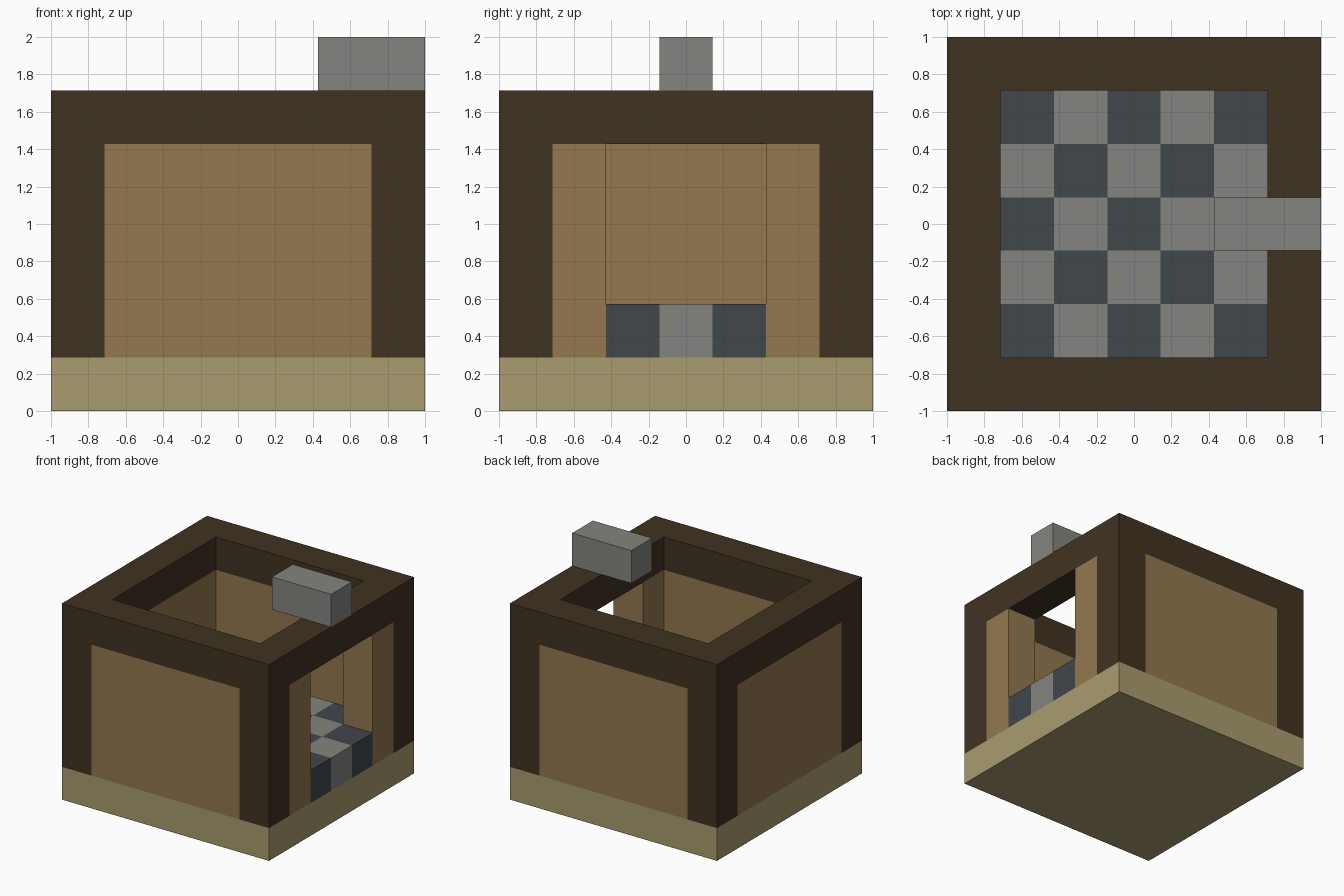
import bpy, bmesh
from mathutils import Vector

old = bpy.data.objects.get("Cube")
if old:
    bpy.data.objects.remove(old, do_unlink=True)

U = 2 / 7  # one building block; the house is seven blocks wide


def material(name, rgb):
    linear = [((c / 255 + 0.055) / 1.055) ** 2.4 for c in rgb] + [1.0]
    mat = bpy.data.materials.new(name)
    mat.use_nodes = True
    mat.diffuse_color = linear
    mat.node_tree.nodes["Principled BSDF"].inputs["Base Color"].default_value = linear
    return mat


timber = material("dark timber", (64, 51, 33))
plank = material("tan plank", (147, 120, 79))
sand = material("sandstone", (169, 156, 110))
slate = material("slate tile", (65, 71, 75))
stone = material("grey stone", (132, 132, 126))


def finish(bm, name, mats):
    bmesh.ops.recalc_face_normals(bm, faces=bm.faces[:])
    mesh = bpy.data.meshes.new(name)
    bm.to_mesh(mesh)
    bm.free()
    for mat in mats:
        mesh.materials.append(mat)
    obj = bpy.data.objects.new(name, mesh)
    bpy.context.collection.objects.link(obj)


def box(name, mat, centre, size):
    """Box with centre and size in block units."""
    bm = bmesh.new()
    bmesh.ops.create_cube(bm, size=1)
    for v in bm.verts:
        v.co = Vector(c + s * p for c, s, p in zip(centre, size, v.co)) * U
    finish(bm, name, [mat])


# Foundation
box("foundation", sand, (0, 0, 0.5), (7, 7, 1))

# Corner posts
for sx, side in ((-1, "right"), (1, "left")):
    for sy, end in ((-1, "front"), (1, "back")):
        box(f"{end}_{side}_post", timber, (3 * sx, 3 * sy, 3), (1, 1, 4))

# Top beams
for s, end, side in ((-1, "front", "right"), (1, "back", "left")):
    box(f"{end}_beam", timber, (0, 3 * s, 5.5), (7, 1, 1))
    box(f"{side}_beam", timber, (3 * s, 0, 5.5), (1, 5, 1))

# Wall panels, with a doorway between two jambs on the left side
for s, end in ((-1, "front"), (1, "back")):
    box(f"{end}_wall", plank, (0, 3 * s, 3), (5, 1, 4))
    box(f"{end}_door_jamb", plank, (3, 2 * s, 3), (1, 1, 4))
box("right_wall", plank, (-3, 0, 3), (1, 5, 4))

# Checkered floor running out through the doorway
bm = bmesh.new()
for i in range(-2, 4):
    for j in range(-2, 3):
        if i < 3 or abs(j) < 2:
            corners = ((-.5, -.5), (.5, -.5), (.5, .5), (-.5, .5))
            bm.faces.new([bm.verts.new((i + x, j + y, 1)) for x, y in corners])
bmesh.ops.remove_doubles(bm, verts=bm.verts[:], dist=0.001)
raised = bmesh.ops.extrude_face_region(bm, geom=bm.faces[:], use_keep_orig=True)
bmesh.ops.translate(bm, vec=(0, 0, 1),
                    verts=[g for g in raised["geom"] if isinstance(g, bmesh.types.BMVert)])
bmesh.ops.recalc_face_normals(bm, faces=bm.faces[:])
for f in bm.faces:
    cell = f.calc_center_median() - f.normal * 0.25
    f.material_index = (round(cell.x) + round(cell.y)) % 2
bmesh.ops.scale(bm, vec=(U, U, U), verts=bm.verts[:])
finish(bm, "checkered_floor", [slate, stone])

# Stone block over the doorway
box("lintel_stone", stone, (2.5, 0, 6.5), (2, 1, 1))
